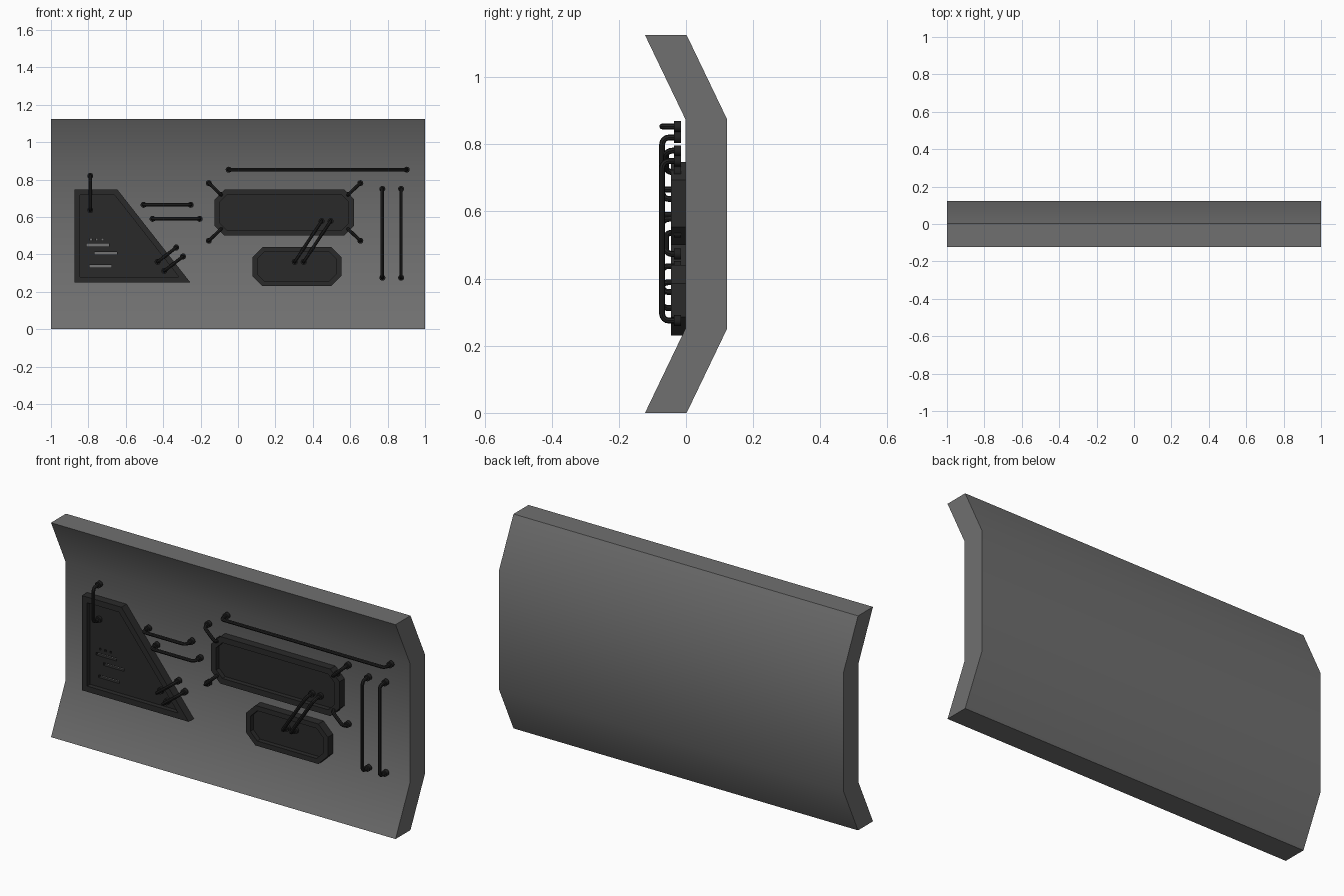
import bpy, bmesh, math
from mathutils import Vector, Matrix

if "Cube" in bpy.data.objects:
    bpy.data.objects.remove(bpy.data.objects["Cube"])


def material(name, v):
    m = bpy.data.materials.new(name)
    m.diffuse_color = (v, v, v, 1)
    m.use_nodes = True
    m.node_tree.nodes["Principled BSDF"].inputs["Base Color"].default_value = m.diffuse_color
    return m


WALL = material("wall_grey", 0.16)
PANEL = material("panel_dark", 0.023)
PIPE = material("pipe_dark", 0.015)


def add_object(name, bm, mat=None):
    bmesh.ops.recalc_face_normals(bm, faces=bm.faces)
    me = bpy.data.meshes.new(name)
    bm.to_mesh(me)
    bm.free()
    ob = bpy.data.objects.new(name, me)
    bpy.context.collection.objects.link(ob)
    if mat:
        me.materials.append(mat)
    return ob


def select_only(ob):
    bpy.ops.object.select_all(action='DESELECT')
    ob.select_set(True)
    bpy.context.view_layer.objects.active = ob


def smooth(ob):
    select_only(ob)
    bpy.ops.object.shade_smooth_by_angle(angle=math.radians(35))


def prism(bm, lower, upper):
    # closed solid between two matching outlines; returns the second cap
    a = [bm.verts.new(p) for p in lower]
    b = [bm.verts.new(p) for p in upper]
    bm.faces.new(a[::-1])
    cap = bm.faces.new(b)
    n = len(a)
    for i in range(n):
        j = (i + 1) % n
        bm.faces.new((a[i], a[j], b[j], b[i]))
    bmesh.ops.recalc_face_normals(bm, faces=bm.faces)
    return cap


# Wall: bent slab swept along x
profile = [(-.122, 0), (-.002, .25), (-.002, .875), (-.122, 1.125),
           (.002, 1.125), (.122, .875), (.122, .25), (.002, 0)]
bm = bmesh.new()
prism(bm, [(-1, y, z) for y, z in profile], [(1, y, z) for y, z in profile])
smooth(add_object("wall_slab", bm, WALL))


# Recessed panels: raised rim with a sunken floor
def panel(name, outline, rim):
    bm = bmesh.new()
    face = prism(bm, [(x, 0, z) for x, z in outline],
                 [(x, -.045, z) for x, z in outline])
    bmesh.ops.inset_region(bm, faces=[face], thickness=rim, use_even_offset=True)
    floor = bmesh.ops.extrude_discrete_faces(bm, faces=[face])["faces"][0]
    bmesh.ops.translate(bm, vec=(0, .025, 0), verts=floor.verts)
    return add_object(name, bm, PANEL)


def octagon(x0, x1, z0, z1, c):
    return [(x0 + c, z0), (x1 - c, z0), (x1, z0 + c), (x1, z1 - c),
            (x1 - c, z1), (x0 + c, z1), (x0, z1 - c), (x0, z0 + c)]


slanted = panel("slanted_panel",
                [(-.875, .25), (-.255, .25), (-.645, .747), (-.875, .747)], .03)
panel("upper_panel", octagon(-.125, .62, .5, .747, .053), .03)
panel("lower_panel", octagon(.077, .553, .23, .44, .055), .026)

# Slots and dots cut through the slanted panel
bm = bmesh.new()
for x, z, w, h in [(-.75, .45, .12, .014), (-.708, .407, .12, .014),
                   (-.735, .336, .12, .014), (-.785, .48, .01, .01),
                   (-.755, .48, .01, .01), (-.725, .48, .01, .01)]:
    bmesh.ops.create_cube(bm, size=1, matrix=Matrix.Translation((x, -.01, z))
                          @ Matrix.Diagonal((w, .04, h, 1)))
cutter = add_object("slot_cutter", bm)
cutter.hide_render = True
mod = slanted.modifiers.new("slots", 'BOOLEAN')
mod.operation = 'DIFFERENCE'
mod.solver = 'EXACT'
mod.object = cutter
select_only(slanted)
bpy.ops.object.modifier_apply(modifier=mod.name)
bpy.data.objects.remove(cutter)


# Pipes: straight run with rounded elbows and a collar at each end
def pipe(name, p, q, y=-.071, r=.0088, bend=.02):
    a, b = Vector((p[0], y, p[1])), Vector((q[0], y, q[1]))
    d = (b - a).normalized()
    back = Vector((0, 1, 0))

    def elbow(corner, along):
        pts = [corner + back * (-.016 - y)]
        for i in range(5):
            t = math.radians(22.5 * i)
            pts.append(corner + along * bend * (1 - math.cos(t))
                       + back * bend * (1 - math.sin(t)))
        return pts

    path = elbow(a, d) + elbow(b, -d)[::-1]
    cu = bpy.data.curves.new(name, 'CURVE')
    cu.dimensions = '3D'
    cu.bevel_depth = r
    cu.bevel_resolution = 2
    cu.use_fill_caps = True
    sp = cu.splines.new('POLY')
    sp.points.add(len(path) - 1)
    for pt, co in zip(sp.points, path):
        pt.co = (*co, 1)
    cu.materials.append(PIPE)
    ob = bpy.data.objects.new(name, cu)
    bpy.context.collection.objects.link(ob)
    select_only(ob)
    bpy.ops.object.convert(target='MESH')
    smooth(bpy.context.object)

    bm = bmesh.new()
    for e in (a, b):
        bmesh.ops.create_cone(bm, cap_ends=True, segments=16, radius1=.016,
                              radius2=.016, depth=.02,
                              matrix=Matrix.Translation((e.x, -.025, e.z))
                              @ Matrix.Rotation(math.pi / 2, 4, 'X'))
    smooth(add_object(name + "_collars", bm, PIPE))


pipe("left_vertical_pipe", (-.79, .82), (-.79, .637))
pipe("top_long_pipe", (-.05, .853), (.902, .853))
for i in range(2):
    pipe(f"middle_pipe_{i}", (-.505 + .048 * i, .665 - .075 * i),
         (-.253 + .048 * i, .665 - .075 * i))
    pipe(f"slanted_panel_pipe_{i}", (-.43 + .036 * i, .36 - .048 * i),
         (-.33 + .036 * i, .437 - .048 * i))
    pipe(f"right_vertical_pipe_{i}", (.772 + .1 * i, .75), (.772 + .1 * i, .275))
    pipe(f"linking_pipe_{i}", (.447 + .048 * i, .578), (.303 + .048 * i, .36))

# Corner pipes mirrored around the upper panel
for sx in (-1, 1):
    for sz in (-1, 1):
        pipe(f"corner_pipe_{'lr'[sx > 0]}{'bt'[sz > 0]}",
             (.249 + sx * .405, .627 + sz * .154),
             (.249 + sx * .338, .627 + sz * .09), y=-.06)
